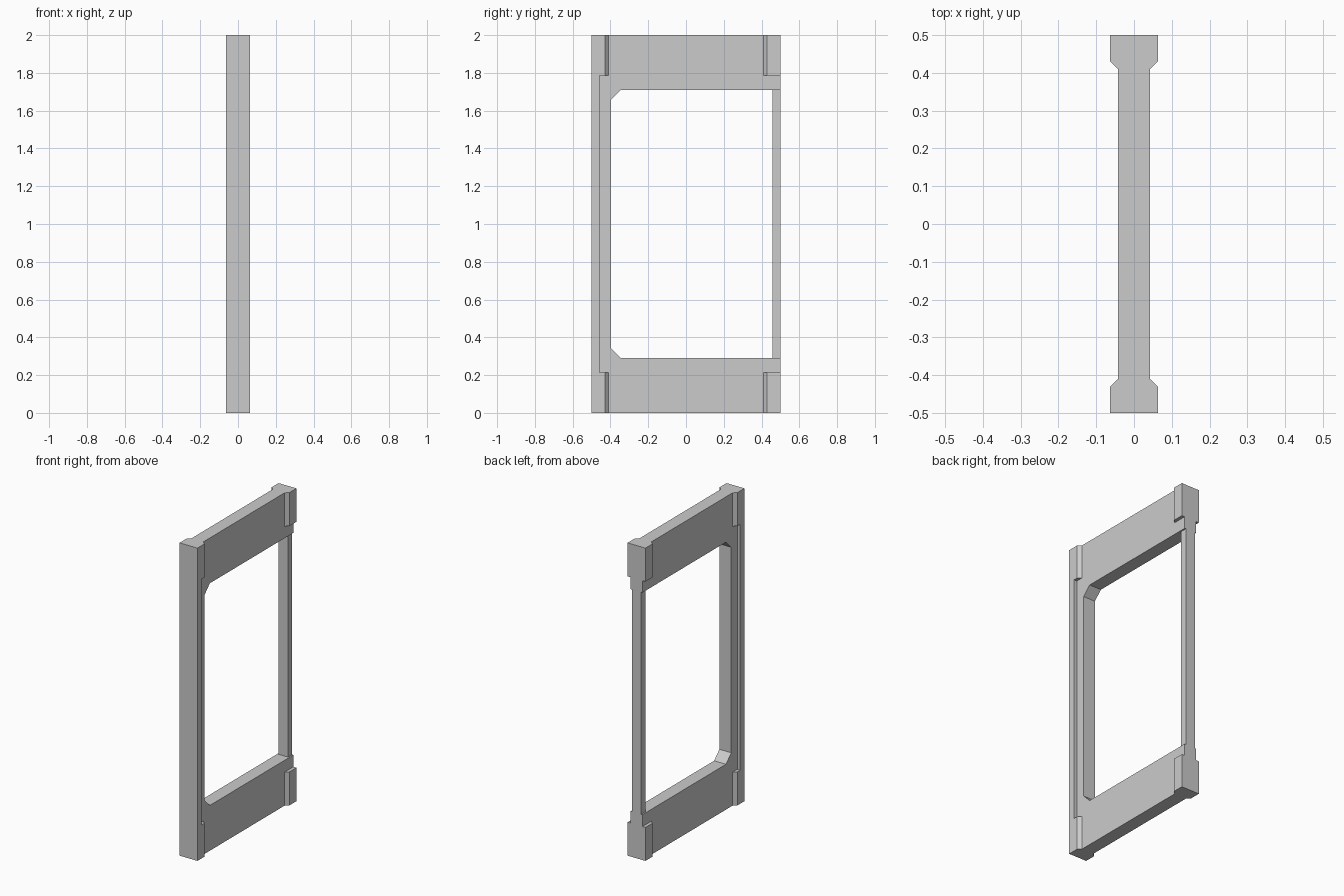
import bpy, bmesh
from mathutils import Vector

if "Cube" in bpy.data.objects:
    bpy.data.objects.remove(bpy.data.objects["Cube"])

W = 0.063      # half width of post and corner blocks
P = 0.042      # half thickness of panel
B = 0.033      # half thickness of rear bar
H = 2.0        # total height
ZB = 0.214     # height of corner blocks
ZO = 0.29      # bottom of opening


def prism(name, base, shift):
    """Closed prism from a base polygon swept along a vector."""
    bm = bmesh.new()
    face = bm.faces.new([bm.verts.new(p) for p in base])
    ext = bmesh.ops.extrude_face_region(bm, geom=[face], use_keep_orig=True)
    moved = [g for g in ext["geom"] if isinstance(g, bmesh.types.BMVert)]
    bmesh.ops.translate(bm, verts=moved, vec=Vector(shift))
    bmesh.ops.recalc_face_normals(bm, faces=bm.faces[:])
    mesh = bpy.data.meshes.new(name)
    bm.to_mesh(mesh)
    bm.free()
    obj = bpy.data.objects.new(name, mesh)
    bpy.context.collection.objects.link(obj)
    return obj


def upright(name, hx, y0, y1, z0, z1):
    return prism(name, [(-hx, y0, z0), (hx, y0, z0), (hx, y1, z0), (-hx, y1, z0)],
                 (0, 0, z1 - z0))


# C-shaped panel: lower half of the outline, mirrored in z for the upper half
lower = [(0.458, ZO), (0.5, ZO), (0.5, ZB), (0.41, ZB), (0.41, 0),
         (-0.41, 0), (-0.41, ZB), (-0.458, ZB)]
inner = [(-0.397, ZO + 0.053), (-0.344, ZO)]
outline = lower + [(y, H - z) for y, z in reversed(lower)]
outline += [(y, H - z) for y, z in reversed(inner)] + inner
prism("panel", [(-P, y, z) for y, z in outline], (2 * P, 0, 0))

# Full-height front post and slim rear bar
upright("front_post", W, -0.5, -0.458, 0, H)
upright("rear_bar", B, 0.458, 0.5, ZO, H - ZO)

# Corner blocks with tapered shoulders
for side, s, outer in (("front", -1, 0.458), ("rear", 1, 0.5)):
    for level, z in (("lower", 0), ("upper", H - ZB)):
        shape = [(-W, outer), (W, outer), (W, 0.43), (P, 0.41), (-P, 0.41), (-W, 0.43)]
        prism(f"{side}_{level}_block", [(x, s * y, z) for x, y in shape], (0, 0, ZB))
